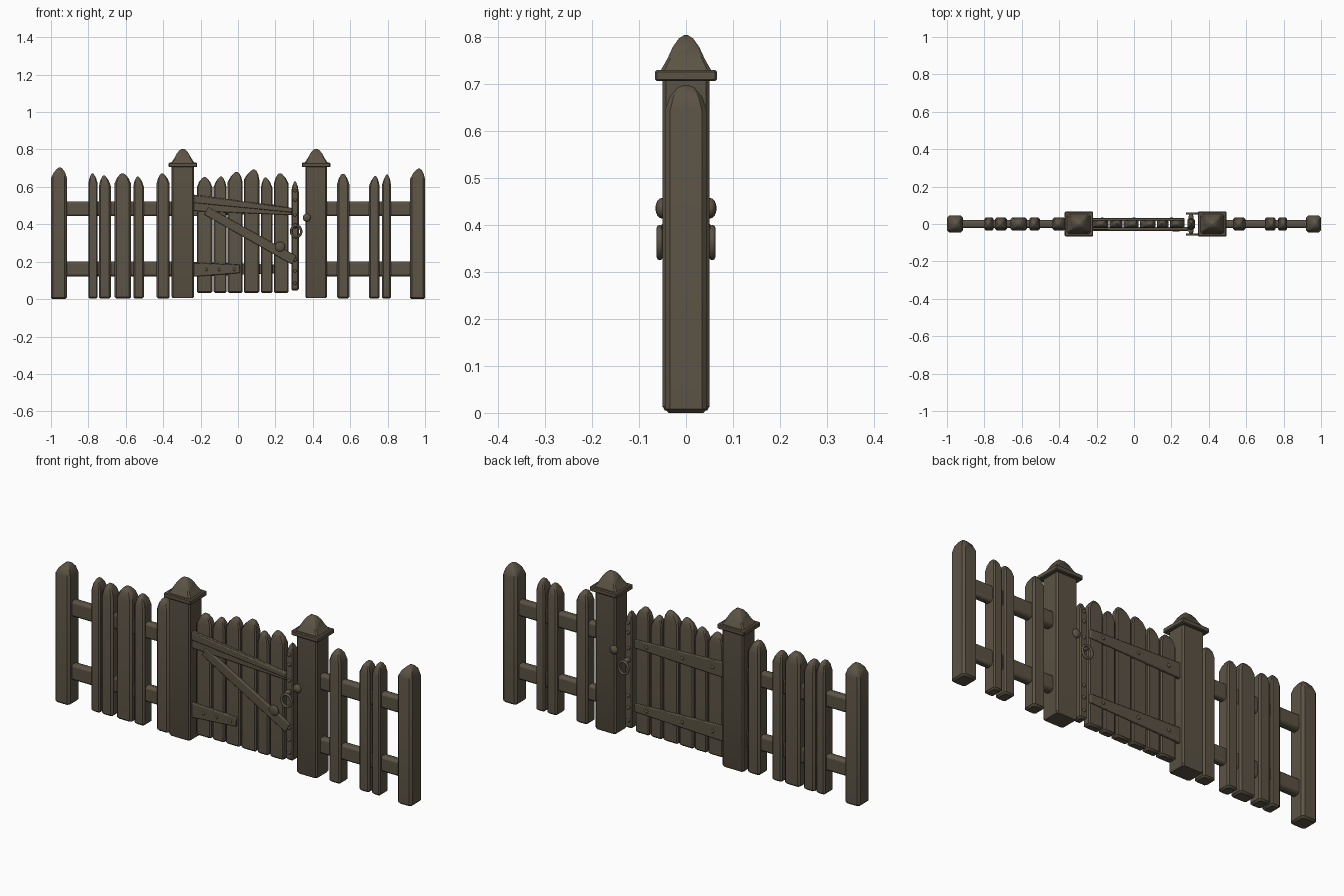
import bpy, bmesh, math, random
from mathutils import Vector, Matrix

if "Cube" in bpy.data.objects:
    bpy.data.objects.remove(bpy.data.objects["Cube"])
random.seed(4)

wood = bpy.data.materials.new("weathered dark brown")
wood.diffuse_color = (0.105, 0.086, 0.058, 1)
wood.use_nodes = True
wood.node_tree.nodes["Principled BSDF"].inputs["Base Color"].default_value = wood.diffuse_color


def finish(name, bm, bevel=0, angle=35):
    bmesh.ops.recalc_face_normals(bm, faces=bm.faces)
    me = bpy.data.meshes.new(name)
    bm.to_mesh(me)
    bm.free()
    ob = bpy.data.objects.new(name, me)
    bpy.context.collection.objects.link(ob)
    me.materials.append(wood)
    if bevel:
        m = ob.modifiers.new("bevel", 'BEVEL')
        m.width, m.segments = bevel, 2
    bpy.ops.object.select_all(action='DESELECT')
    ob.select_set(True)
    bpy.context.view_layer.objects.active = ob
    bpy.ops.object.shade_smooth_by_angle(angle=math.radians(angle))
    return ob


def loft(name, rings, cut=0.2, angle=35):
    """Stack of chamfered rectangles: (centre x, half x, half y, z)."""
    bm = bmesh.new()
    loops = []
    for cx, hx, hy, z in rings:
        c = cut * min(hx, hy)
        pts = [(hx, hy - c), (hx - c, hy), (c - hx, hy), (-hx, hy - c),
               (-hx, c - hy), (c - hx, -hy), (hx - c, -hy), (hx, c - hy)]
        loops.append([bm.verts.new((cx + x, y, z)) for x, y in pts])
    for a, b in zip(loops, loops[1:]):
        for i in range(8):
            bm.faces.new((a[i], a[(i + 1) % 8], b[(i + 1) % 8], b[i]))
    bm.faces.new(loops[0][::-1])
    bm.faces.new(loops[-1])
    return finish(name, bm, 0, angle)


def picket(name, x0, x1, z0, z1, hy, tip=0.0):
    """Upright plank with a rounded, slightly crooked point."""
    c, h = (x0 + x1) / 2, (x1 - x0) / 2
    e = 0.008
    loft(name, [(c, h - e, hy - e, z0), (c, h, hy, z0 + e),
                (c, h, hy, z1 - 0.055),
                (c + tip * 0.5, h * 0.72, hy * 0.78, z1 - 0.026),
                (c + tip, h * 0.34, hy * 0.4, z1 - 0.006),
                (c + tip, h * 0.12, hy * 0.12, z1)], 0.28)


def plate(name, p0, p1, h0, h1, y0, y1, bevel=0.004):
    """Tapered bar in the xz plane between two points, heights h0 and h1."""
    bm = bmesh.new()
    a, b = Vector((p0[0], 0, p0[1])), Vector((p1[0], 0, p1[1]))
    d = (b - a).normalized()
    n = Vector((-d.z, 0, d.x))
    pts = [a - n * h0 / 2, b - n * h1 / 2, b + n * h1 / 2, a + n * h0 / 2]
    f = [bm.verts.new((p.x, y0, p.z)) for p in pts]
    g = [bm.verts.new((p.x, y1, p.z)) for p in pts]
    bm.faces.new(f)
    bm.faces.new(g[::-1])
    for i in range(4):
        j = (i + 1) % 4
        bm.faces.new((f[i], f[j], g[j], g[i]))
    return finish(name, bm, bevel)


def ball(name, x, y, z, r, ry=None):
    bm = bmesh.new()
    m = Matrix.Translation((x, y, z)) @ Matrix.Diagonal((1, (ry or r) / r, 1, 1))
    bmesh.ops.create_uvsphere(bm, u_segments=14, v_segments=8, radius=r, matrix=m)
    finish(name, bm, 0, 60)


# end posts
picket("end_post_left", -1.0, -0.915, 0, 0.703, 0.045, 0.005)
picket("end_post_right", 0.92, 1.0, 0, 0.697, 0.045, 0.008)

# gate posts with flared caps
for side, x, hx in (("left", -0.295, 0.06), ("right", 0.418, 0.058)):
    loft("gate_post_" + side, [(x, hx - 0.006, 0.045, 0.005), (x, hx, 0.05, 0.014),
                               (x, hx, 0.05, 0.712)], 0.15)
    loft("post_cap_slab_" + side, [(x, 0.072, 0.062, 0.705), (x, 0.076, 0.066, 0.709),
                                   (x, 0.076, 0.066, 0.725), (x, 0.072, 0.062, 0.729)], 0.06)
    loft("post_cap_peak_" + side, [(x, 0.064, 0.055, 0.726), (x, 0.046, 0.040, 0.752),
                                   (x, 0.032, 0.028, 0.778), (x, 0.018, 0.015, 0.796),
                                   (x, 0.005, 0.004, 0.803)], 0.15)

# fence pickets
fence = [(-0.80, -0.75, 0.672), (-0.743, -0.68, 0.66), (-0.66, -0.572, 0.672),
         (-0.56, -0.503, 0.655), (-0.435, -0.365, 0.672), (0.53, 0.595, 0.67),
         (0.70, 0.757, 0.657), (0.77, 0.818, 0.665)]
for i, (a, b, z) in enumerate(fence):
    picket(f"fence_picket_{i}", a, b, 0.003, z, 0.035, random.uniform(-0.006, 0.006))

# horizontal rails
for z, n in ((0.483, "upper"), (0.162, "lower")):
    for a, b, s in ((-0.998, -0.30, "left"), (0.42, 0.96, "right")):
        plate(f"rail_{n}_{s}", (a, z), (b, z), 0.08, 0.08, -0.021, 0.021, 0.012)

# gate boards
gate = [(-0.22, -0.137, 0.652, 0), (-0.13, -0.062, 0.655, 0.005),
        (-0.055, 0.024, 0.68, 0.008), (0.031, 0.114, 0.692, 0.012),
        (0.122, 0.184, 0.65, -0.005), (0.192, 0.27, 0.672, -0.006)]
for i, (a, b, z, t) in enumerate(gate):
    picket(f"gate_board_{i}", a, b, 0.032, z, 0.022, t)

# iron-bound edge of the gate
picket("gate_edge_board", 0.285, 0.325, 0.045, 0.63, 0.026, 0)

# front: long upper strap, ridge, diagonal brace, short broken strap
plate("front_upper_strap", (-0.24, 0.515), (0.29, 0.468), 0.088, 0.038, -0.031, -0.015)
plate("front_upper_ridge", (-0.24, 0.535), (0.29, 0.475), 0.04, 0.024, -0.038, -0.025)
plate("front_diagonal_brace", (-0.17, 0.472), (0.3, 0.208), 0.045, 0.052, -0.034, -0.018)
plate("front_lower_strap", (-0.24, 0.157), (0.01, 0.162), 0.075, 0.045, -0.033, -0.015)
ball("brace_boss", 0.225, -0.033, 0.28, 0.027, 0.008)

# back: two tapered strap hinges
plate("back_upper_strap", (-0.24, 0.483), (0.27, 0.483), 0.078, 0.042, 0.015, 0.031)
plate("back_lower_strap", (-0.24, 0.16), (0.27, 0.16), 0.078, 0.042, 0.015, 0.031)

# rivets
for i, x in enumerate((-0.17, 0.0, 0.2)):
    ball(f"back_upper_rivet_{i}", x, 0.031, 0.483, 0.009, 0.005)
    ball(f"back_lower_rivet_{i}", x, 0.031, 0.16, 0.009, 0.005)
for i, x in enumerate((-0.17, -0.1, -0.02)):
    ball(f"front_lower_rivet_{i}", x, -0.033, 0.158, 0.008, 0.005)

# both sides: edge rivets, ring handles and post knobs
for s, n in ((-1, "front"), (1, "back")):
    for i, z in enumerate((0.085, 0.15, 0.21, 0.45, 0.53, 0.58)):
        ball(f"{n}_edge_rivet_{i}", 0.305, s * 0.027, z, 0.009, 0.006)
    ball(f"{n}_ring_mount", 0.305, s * 0.034, 0.392, 0.014, 0.022)
    bm = bmesh.new()
    rings = []
    for k in range(24):
        t = k * math.tau / 24
        rings.append([bm.verts.new((
            0.311 + (0.027 + 0.0065 * math.cos(u)) * math.cos(t),
            s * (0.056 + 0.0065 * math.sin(u)),
            0.362 + (0.031 + 0.0065 * math.cos(u)) * math.sin(t)))
            for u in [j * math.tau / 8 for j in range(8)]])
    for k in range(24):
        p, q = rings[k], rings[(k + 1) % 24]
        for j in range(8):
            bm.faces.new((p[j], q[j], q[(j + 1) % 8], p[(j + 1) % 8]))
    finish(f"{n}_ring_handle", bm, 0, 60)
    ball(f"{n}_post_knob", 0.368, s * 0.051, 0.435, 0.022, 0.014)
